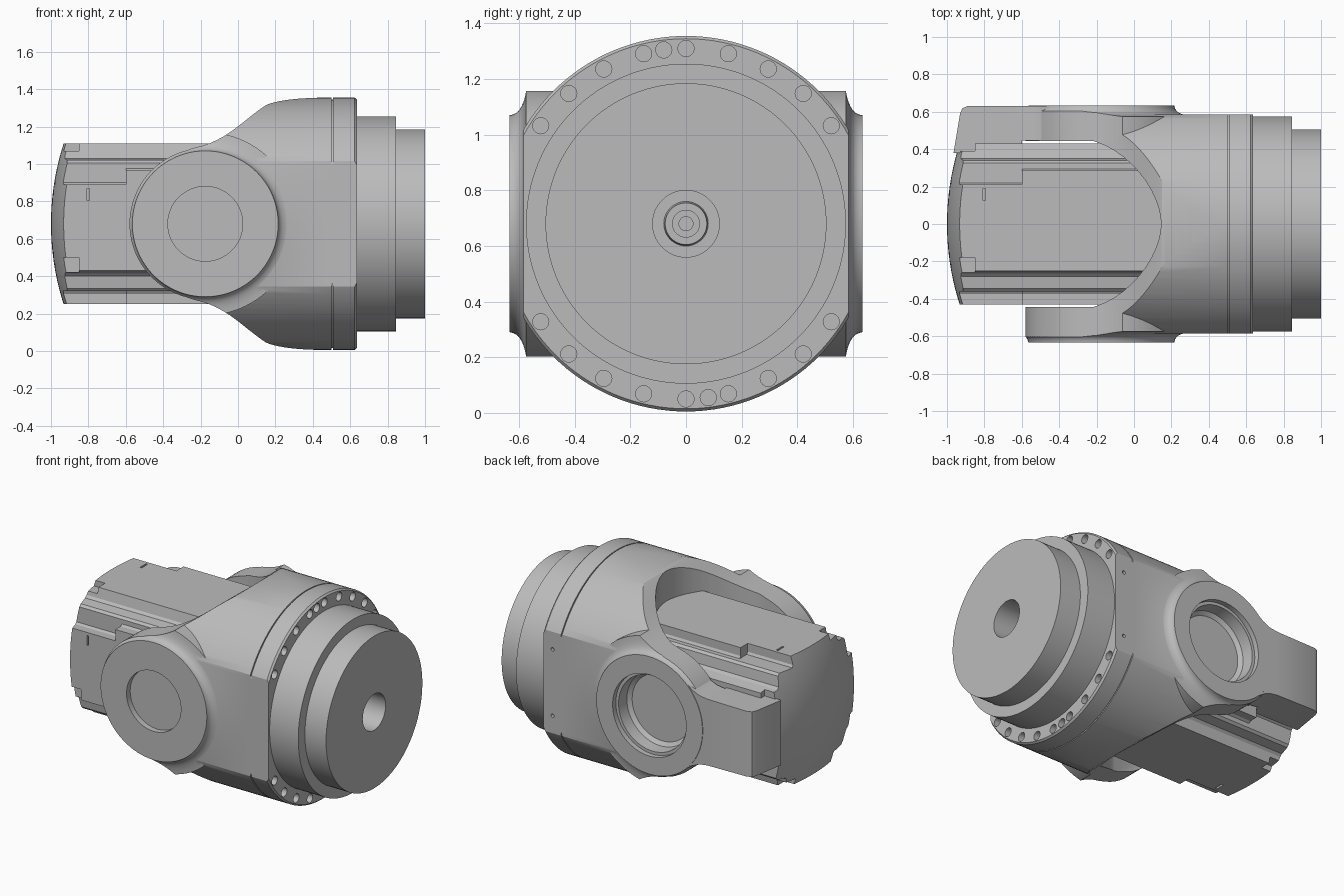
import bpy, bmesh, math
from mathutils import Vector
from mathutils.geometry import interpolate_bezier

cube = bpy.data.objects.get("Cube")
if cube:
    bpy.data.objects.remove(cube, do_unlink=True)

AXIS_Z = 0.68      # height of the main axis
PIVOT_X = -0.175   # position of the cross pivot

metal = bpy.data.materials.new("grey_metal")
metal.use_nodes = True
GREY = (0.5, 0.5, 0.5, 1)
metal.diffuse_color = GREY
metal.node_tree.nodes["Principled BSDF"].inputs["Base Color"].default_value = GREY


def finish(name, bm):
    bmesh.ops.remove_doubles(bm, verts=bm.verts, dist=1e-5)
    bmesh.ops.recalc_face_normals(bm, faces=bm.faces)
    mesh = bpy.data.meshes.new(name)
    bm.to_mesh(mesh)
    bm.free()
    mesh.materials.append(metal)
    obj = bpy.data.objects.new(name, mesh)
    bpy.context.collection.objects.link(obj)
    return obj


def place(axis, a, b, h):
    """Section point (a, b) at distance h along the axis; z is relative to the main axis."""
    p = {"x": (h, a, b), "y": (a, h, b), "z": (a, b, h)}[axis]
    return Vector((p[0], p[1], p[2] + AXIS_Z))


def prism(name, points, axis, lo, hi):
    bm = bmesh.new()
    face = bm.faces.new([bm.verts.new(place(axis, a, b, lo)) for a, b in points])
    new = bmesh.ops.extrude_face_region(bm, geom=[face])["geom"]
    verts = [v for v in new if isinstance(v, bmesh.types.BMVert)]
    bmesh.ops.translate(bm, verts=verts, vec=place(axis, 0, 0, hi) - place(axis, 0, 0, lo))
    return finish(name, bm)


def box(name, x, y, z):
    return prism(name, [(x[0], y[0]), (x[1], y[0]), (x[1], y[1]), (x[0], y[1])], "z", *z)


def lathe(name, profile, axis, a=0, b=0, steps=96):
    """Turn (height, radius) pairs about the axis through (a, b)."""
    bm = bmesh.new()
    verts = [bm.verts.new(place(axis, a + r, b, h)) for h, r in profile]
    edges = [bm.edges.new(pair) for pair in zip(verts, verts[1:])]
    direction = place(axis, 0, 0, 1) - place(axis, 0, 0, 0)
    bmesh.ops.spin(bm, geom=verts + edges, cent=place(axis, a, b, 0), axis=direction,
                   angle=math.tau, steps=steps)
    return finish(name, bm)


def drum(name, axis, a, b, r, lo, hi, steps=64):
    return lathe(name, [(lo, 0), (lo, r), (hi, r), (hi, 0)], axis, a, b, steps)


def combine(obj, other, operation="DIFFERENCE"):
    mod = obj.modifiers.new("cut", "BOOLEAN")
    mod.operation, mod.object, mod.solver = operation, other, "EXACT"
    bpy.context.view_layer.objects.active = obj
    bpy.ops.object.modifier_apply(modifier=mod.name)
    bpy.data.objects.remove(other, do_unlink=True)


def curve(*p):
    return [tuple(v) for v in interpolate_bezier(*[Vector(q) for q in p], 12)]


# Housing: round body with flat sides and flared pivots, trimmed to a waisted outline
housing = drum("housing", "x", 0, 0, 0.675, -0.7, 0.5, 128)
combine(housing, box("flats", (-1, 1), (-0.585, 0.585), (-1, 1)), "INTERSECT")
flare = curve((0.634, 0.39), (0.60, 0.395), (0.583, 0.42), (0.575, 0.49))
for side in (1, -1):
    profile = [(side * h, r) for h, r in [(0.634, 0)] + flare + [(0.3, 0.49), (0.3, 0)]]
    combine(housing, lathe("pivot", profile, "y", PIVOT_X), "UNION")

shoulder = curve((0.5, 0.675), (0.35, 0.675), (0.22, 0.665), (0.15, 0.635))
waist = curve((0.15, 0.635), (0.02, 0.55), (-0.06, 0.44), (-0.24, 0.405))
upper = [(0.52, 0.68)] + shoulder + waist[1:]
nose = [(PIVOT_X + 0.405 * math.cos(t), 0.405 * math.sin(t))
        for t in (math.radians(d) for d in range(104, 257, 4))]
outline = upper + nose + [(x, -z) for x, z in reversed(upper)]
combine(housing, prism("outline", outline, "y", -0.7, 0.7), "INTERSECT")

# Slot that straddles the motor
half = [(-0.8, 0.445)] + curve((-0.22, 0.445), (0.0, 0.38), (0.145, 0.15), (0.145, 0))
slot = half + [(x, -y) for x, y in reversed(half[:-1])]
combine(housing, prism("slot", slot, "z", -0.8, 0.8))

# Pivot recesses
combine(housing, drum("front_recess", "y", PIVOT_X, 0, 0.2, -0.7, -0.595))
pocket = [(0.7, 0), (0.7, 0.27), (0.6, 0.27), (0.6, 0.25), (0.52, 0.245), (0.50, 0.22), (0.50, 0)]
combine(housing, lathe("rear_pocket", pocket, "y", PIVOT_X))

# Side arm joining the rear pivot to the motor end
edge = [(-1.0, 0.215), (-0.6, 0.22), (-0.54, 0.228), (-0.49, 0.25), (-0.455, 0.275)]
arm = prism("side_arm", edge + [(x, -z) for x, z in reversed(edge)], "y", 0.3, 0.7)
plan = [(-0.965, 0.38), (-0.93, 0.59), (-0.918, 0.618), (-0.89, 0.631), (-0.4, 0.631),
        (-0.4, 0.446), (-0.6, 0.446), (-0.6, 0.38)]
combine(arm, prism("arm_plan", plan, "z", -0.5, 0.5), "INTERSECT")

# Motor: corner-grooved square section repeated by quarter turns, with a domed end


def motor_section(groove):
    corner = [(-0.25, 0.43), (-0.265, 0.365), (-0.28, 0.35), (-0.345, 0.34),
              (-0.36, 0.325), (-0.36, groove + 0.01), (-0.375, groove), (-0.43, groove)]
    points = []
    for _ in range(4):
        points += corner
        corner = [(-z, y) for y, z in corner]
    return points


motor_body = prism("motor_body", motor_section(0.285), "x", -0.6, 0.2)
motor_end = prism("motor_end", motor_section(0.21), "x", -1.1, -0.6)
dome = [(0.4 - math.sqrt(1.96 - (r / 20) ** 2), r / 20) for r in range(15)]
combine(motor_end, lathe("dome", dome + [(0, 0.7), (0, 0)], "x"), "INTERSECT")
for turn in range(4):
    c, s = round(math.cos(turn * math.pi / 2)), round(math.sin(turn * math.pi / 2))
    for x, y, z in (((-0.945, -0.85), (-0.26, -0.18), (0.39, 0.5)),
                    ((-0.808, -0.795), (0.125, 0.19), (0.41, 0.5))):
        ring = [(y[0], z[0]), (y[1], z[0]), (y[1], z[1]), (y[0], z[1])]
        ring = [(a * c - b * s, a * s + b * c) for a, b in ring]
        combine(motor_end, prism("notch", ring, "x", *x))

# Flange with a seam groove, flat sides and bolt holes
flange = lathe("flange", [(0.49, 0), (0.49, 0.665), (0.507, 0.665), (0.507, 0.675),
                          (0.623, 0.675), (0.635, 0.665), (0.635, 0)], "x", steps=128)
combine(flange, box("flange_flats", (0, 1), (-0.585, 0.585), (-1, 1)), "INTERSECT")
for half_turn in (0, 180):
    for degrees in (-56, -42, -28, -14, 0, 14, 28, 42, 56, -7.3):
        t = math.radians(degrees + half_turn)
        combine(flange, drum("bolt_hole", "x", 0.63 * math.sin(t), 0.63 * math.cos(t),
                             0.029, 0.57, 0.7, 24))
for z in (-0.22, 0.22):
    combine(flange, drum("side_hole", "y", 0.57, z, 0.012, 0.56, 0.7, 16))

# Stepped output hub with its bore and inner shaft
output_hub = lathe("output_hub", [(0.6, 0.12), (0.6, 0.575), (0.845, 0.575), (0.845, 0.505),
                                  (1.0, 0.505), (1.0, 0.12), (0.6, 0.12)], "x", steps=128)
shaft = lathe("inner_shaft", [(0.58, 0), (0.58, 0.105), (0.64, 0.105), (0.64, 0.08), (0.68, 0.075),
                              (0.68, 0.05), (0.72, 0.05), (0.72, 0.025), (0.66, 0.025),
                              (0.66, 0)], "x", steps=48)

for obj in (housing, arm, motor_body, motor_end, flange, output_hub, shaft):
    bpy.ops.object.select_all(action="DESELECT")
    obj.select_set(True)
    bpy.context.view_layer.objects.active = obj
    bpy.ops.object.shade_smooth_by_angle(angle=math.radians(28))
